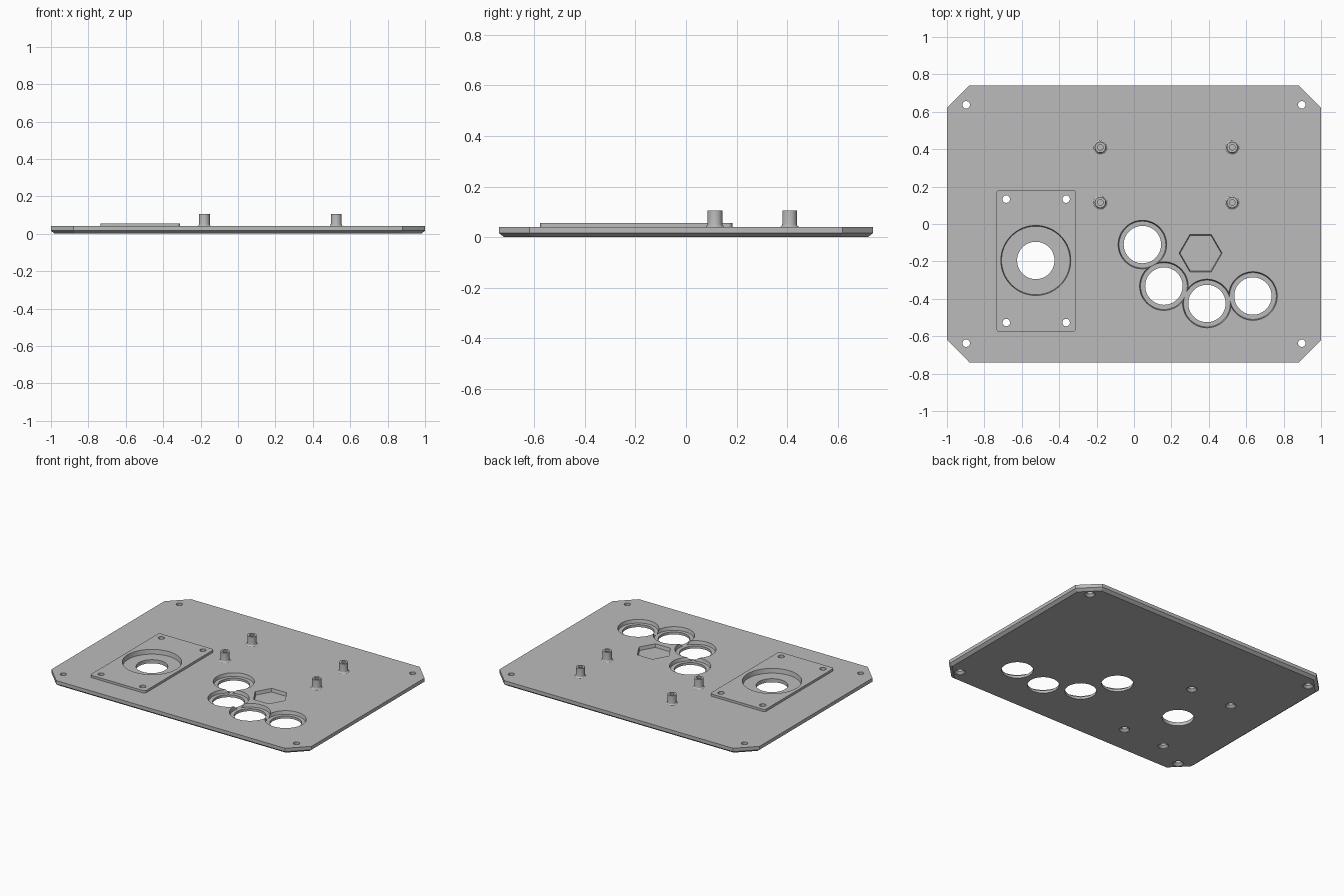
import bpy, bmesh, math

if "Cube" in bpy.data.objects:
    bpy.data.objects.remove(bpy.data.objects["Cube"])

grey = bpy.data.materials.new("light_grey")
grey.diffuse_color = (0.5, 0.5, 0.5, 1)
grey.use_nodes = True
grey.node_tree.nodes["Principled BSDF"].inputs["Base Color"].default_value = grey.diffuse_color


def polygon(r, n=48, cx=0, cy=0):
    """Regular polygon outline, first corner on +x."""
    return [(cx + r * math.cos(math.tau * i / n), cy + r * math.sin(math.tau * i / n)) for i in range(n)]


def clipped_rect(hx, hy, c):
    """Rectangle with 45 degree cut corners, counter-clockwise."""
    return [(hx, -hy + c), (hx, hy - c), (hx - c, hy), (-hx + c, hy),
            (-hx, hy - c), (-hx, -hy + c), (-hx + c, -hy), (hx - c, -hy)]


def rounded_rect(cx, cy, hx, hy, r, n=6):
    pts = []
    for k, (sx, sy) in enumerate([(1, 1), (-1, 1), (-1, -1), (1, -1)]):
        for i in range(n + 1):
            a = math.pi / 2 * (k + i / n)
            pts.append((cx + sx * (hx - r) + r * math.cos(a), cy + sy * (hy - r) + r * math.sin(a)))
    return pts


def loft(name, rings):
    """Closed solid through stacked outlines [(z, outline), ...]."""
    bm = bmesh.new()
    loops = [[bm.verts.new((x, y, z)) for x, y in pts] for z, pts in rings]
    for a, b in zip(loops, loops[1:]):
        for i in range(len(a)):
            j = (i + 1) % len(a)
            bm.faces.new((a[i], a[j], b[j], b[i]))
    bm.faces.new(loops[0][::-1])
    bm.faces.new(loops[-1])
    bmesh.ops.recalc_face_normals(bm, faces=bm.faces)
    me = bpy.data.meshes.new(name)
    bm.to_mesh(me)
    bm.free()
    me.materials.append(grey)
    ob = bpy.data.objects.new(name, me)
    bpy.context.collection.objects.link(ob)
    return ob


def lathe(name, x, y, profile, n=48):
    return loft(name, [(z, polygon(r, n, x, y)) for z, r in profile])


def combine(target, tool, operation):
    bpy.context.view_layer.objects.active = target
    mod = target.modifiers.new("join", 'BOOLEAN')
    mod.operation, mod.solver, mod.object = operation, 'EXACT', tool
    bpy.ops.object.modifier_apply(modifier=mod.name)
    bpy.data.objects.remove(tool)


TOP = 0.04
STICK = (-0.525, -0.195)
BUTTONS = [(0.045, -0.11), (0.16, -0.332), (0.39, -0.425), (0.636, -0.385)]
POSTS = [(x, y) for x in (-0.18, 0.525) for y in (0.115, 0.41)]
SCREWS = [(x, y) for x in (-0.897, 0.897) for y in (-0.637, 0.637)]
SCREWS += [(x, y) for x in (-0.683, -0.363) for y in (-0.527, 0.133)]

# main panel with bevelled underside
d = 0.02
panel = loft("panel", [(0, clipped_rect(1 - d, 0.74 - d, 0.12 - d * (2 - math.sqrt(2)))),
                       (0.016, clipped_rect(1, 0.74, 0.12)), (TOP, clipped_rect(1, 0.74, 0.12))])

# raised stick mounting pad
pad = loft("stick_pad", [(z, rounded_rect(-0.523, -0.197, 0.212, 0.38, 0.016)) for z in (0.03, 0.056)])
combine(panel, pad, 'UNION')

# standoff posts with flared feet
for x, y in POSTS:
    foot = [(0.03, 0.038), (TOP, 0.038), (0.043, 0.033), (0.047, 0.030), (0.052, 0.029), (0.105, 0.029)]
    combine(panel, lathe("post", x, y, foot, 32), 'UNION')
for x, y in POSTS:
    combine(panel, lathe("post_bore", x, y, [(0.045, 0.015), (0.12, 0.015)], 24), 'DIFFERENCE')

# stick recess and shaft hole
combine(panel, lathe("stick_recess", *STICK, [(0.025, 0.183), (0.056, 0.187), (0.08, 0.187)], 64), 'DIFFERENCE')
combine(panel, lathe("stick_hole", *STICK, [(-0.05, 0.1), (0.1, 0.1)]), 'DIFFERENCE')

# button recesses, then through holes
for x, y in BUTTONS:
    combine(panel, lathe("button_recess", x, y, [(0.017, 0.125), (TOP, 0.13), (0.08, 0.13)]), 'DIFFERENCE')
for x, y in BUTTONS:
    combine(panel, lathe("button_hole", x, y, [(-0.05, 0.1), (0.1, 0.1)]), 'DIFFERENCE')

# hexagonal pocket
combine(panel, lathe("hex_pocket", 0.356, -0.156, [(0.017, 0.11), (TOP, 0.115), (0.08, 0.115)], 6), 'DIFFERENCE')

# screw holes, countersunk from below
for x, y in SCREWS:
    combine(panel, lathe("screw_hole", x, y, [(-0.01, 0.034), (0.003, 0.034), (0.017, 0.02), (0.1, 0.02)], 24),
            'DIFFERENCE')

bpy.ops.object.select_all(action='DESELECT')
panel.select_set(True)
bpy.context.view_layer.objects.active = panel
bpy.ops.object.shade_smooth_by_angle(angle=math.radians(25))
